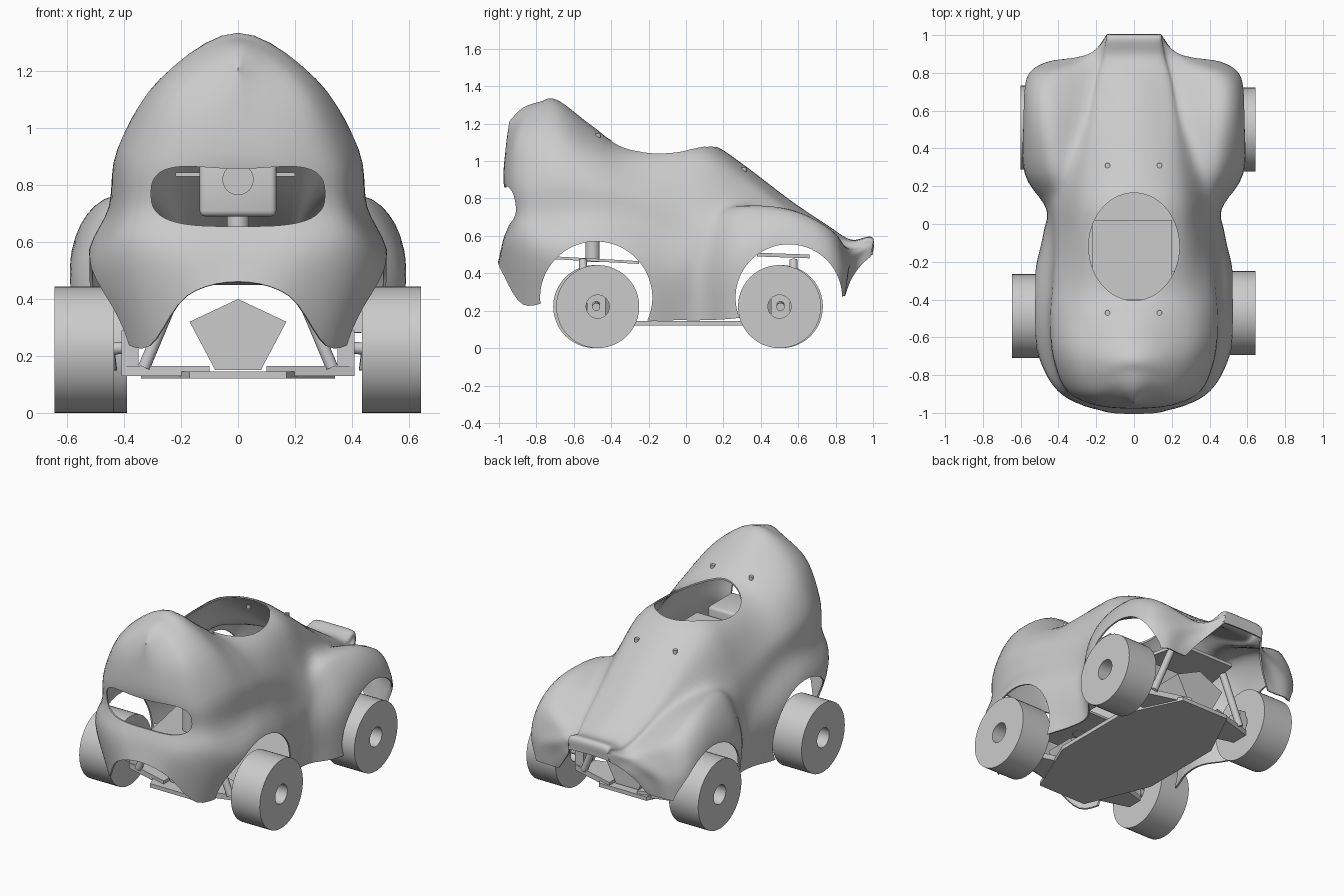
import bpy, bmesh
from math import cos, sin, pi, copysign
from mathutils import Vector

if "Cube" in bpy.data.objects:
    bpy.data.objects.remove(bpy.data.objects["Cube"])


def make(name, verts, faces):
    me = bpy.data.meshes.new(name)
    me.from_pydata([tuple(v) for v in verts], [], faces)
    bm = bmesh.new()
    bm.from_mesh(me)
    bmesh.ops.recalc_face_normals(bm, faces=bm.faces)
    bm.to_mesh(me)
    bm.free()
    ob = bpy.data.objects.new(name, me)
    bpy.context.collection.objects.link(ob)
    return ob


def finish(ob, angle=0.6):
    bpy.ops.object.select_all(action='DESELECT')
    ob.select_set(True)
    bpy.context.view_layer.objects.active = ob
    bpy.ops.object.convert(target='MESH')
    bpy.ops.object.shade_smooth_by_angle(angle=angle)


def prism(name, outline, vec):
    """Extrude a closed loop of 3D points along vec."""
    n, vec = len(outline), Vector(vec)
    vs = [Vector(p) for p in outline]
    vs += [p + vec for p in vs]
    fs = [list(range(n)), list(range(n, 2 * n))]
    fs += [[i, (i + 1) % n, n + (i + 1) % n, n + i] for i in range(n)]
    return make(name, vs, fs)


def box(name, x, y, z, bevel=0):
    ob = prism(name, [(x[0], y[0], z[0]), (x[1], y[0], z[0]), (x[1], y[1], z[0]), (x[0], y[1], z[0])],
               (0, 0, z[1] - z[0]))
    if bevel:
        m = ob.modifiers.new('bevel', 'BEVEL')
        m.width, m.segments = bevel, 3
        finish(ob)
    return ob


def rod(name, p, q, r, n=12):
    p, q = Vector(p), Vector(q)
    d = (q - p).normalized()
    u = d.orthogonal().normalized()
    w = d.cross(u)
    ob = prism(name, [p + r * (cos(2 * pi * i / n) * u + sin(2 * pi * i / n) * w) for i in range(n)], q - p)
    finish(ob)
    return ob


# body shell: lengthwise rails (right half), starting on the nose centre line
spine = [(0, -.94, 1.21), (0, -.87, 1.28), (0, -.78, 1.312), (0, -.69, 1.322), (0, -.5, 1.18), (0, -.35, 1.09),
         (0, -.05, 1.1), (0, .14, 1.08), (0, .3, .98), (0, .55, .79), (0, .75, .655), (0, .88, .575),
         (0, .99, .59), (0, .995, .51)]
shoulder = [(0, -.96, 1.06), (.14, -.935, 1.1), (.23, -.87, 1.15), (.27, -.7, 1.17), (.28, -.5, 1.07),
            (.25, -.33, 1.03), (.25, -.05, 1.03), (.24, .12, 1.02), (.21, .3, .92), (.19, .55, .74),
            (.17, .75, .62), (.14, .88, .565), (.13, .99, .585), (.135, .995, .505)]
flank = [(0, -.97, .88), (.2, -.955, .88), (.34, -.88, .9), (.41, -.7, .93), (.42, -.5, .9), (.4, -.3, .86),
         (.38, -.05, .8), (.37, .12, .77), (.33, .3, .77), (.27, .55, .69), (.23, .75, .59), (.18, .88, .53),
         (.145, .985, .55), (.15, .985, .49)]
crest = [(0, -.925, .72), (.22, -.92, .72), (.36, -.87, .72), (.43, -.7, .71), (.45, -.5, .72), (.44, -.3, .69),
         (.43, -.05, .6), (.44, .11, .61), (.46, .28, .73), (.47, .55, .735), (.46, .77, .63), (.31, .86, .51),
         (.21, .91, .48), (.19, .93, .44)]
side = [(0, -.97, .58), (.23, -.965, .57), (.4, -.88, .55), (.5, -.7, .51), (.525, -.5, .53), (.52, -.28, .48),
        (.475, -.05, .4), (.46, .08, .4), (.57, .27, .5), (.578, .55, .57), (.56, .77, .48), (.45, .855, .42),
        (.32, .865, .4), (.25, .88, .37)]
sill = [(0, -1, .46), (.18, -.98, .41), (.31, -.87, .235), (.42, -.7, .25), (.48, -.5, .2), (.5, -.25, .15),
        (.44, -.05, .15), (.44, .1, .15), (.55, .27, .16), (.578, .55, .2), (.55, .77, .25), (.47, .84, .28),
        (.38, .845, .28), (.32, .845, .28)]


def smooth(pts, n):
    """Catmull-Rom through pts; the start is reflected when it lies on the centre plane."""
    pts = [Vector(p) for p in pts]
    first = Vector((-pts[1].x, pts[1].y, pts[1].z)) if pts[0].x == 0 else 2 * pts[0] - pts[1]
    p = [first] + pts + [2 * pts[-1] - pts[-2]]
    out = []
    for i in range(1, len(p) - 2):
        a, b, c, d = p[i - 1:i + 3]
        for k in range(n):
            t = k / n
            out.append(.5 * (2 * b + (c - a) * t + (2 * a - 5 * b + 4 * c - d) * t * t
                             + (3 * b - a - 3 * c + d) * t ** 3))
    return out + [pts[-1]]


rails = [smooth(r, 5) for r in (spine, shoulder, flank, crest, side, sill)]
rings = []
for k, ring in enumerate(zip(*rails)):
    if k == 0:  # nose centre line stays on the mirror plane
        fine = smooth([(1e-9, v.y, v.z) for v in ring], 5)
        fine = [Vector((0, v.y, v.z)) for v in fine]
    else:
        fine = smooth(ring, 5)
    fine[0].x = 0
    rings.append(fine)
w = len(rings[0])
body = make('body_shell', [v for r in rings for v in r],
            [[i * w + j, i * w + j + 1, (i + 1) * w + j + 1, (i + 1) * w + j]
             for i in range(len(rings) - 1) for j in range(w - 1)])
m = body.modifiers.new('mirror', 'MIRROR')
m.use_clip = True
m = body.modifiers.new('thickness', 'SOLIDIFY')
m.thickness, m.offset = .01, 0

# openings: wheel arches, cockpit, mouth grille
ring64 = [2 * pi * (i + .5) / 64 for i in range(64)]
cutters = [prism('arch_cutter', [(-1, y + r * cos(a), .27 + r * sin(a)) for a in ring64], (2, 0, 0))
           for y, r in ((-.48, .3), (.55, .285))]
cutters.append(prism('cockpit_cutter', [(.24 * cos(a), -.12 + .285 * sin(a), .85) for a in ring64], (0, 0, .7)))
mouth = []
for a in ring64:
    x = .305 * copysign(abs(cos(a)) ** .6, cos(a))
    z = .115 * copysign(abs(sin(a)) ** .7, sin(a))
    dip = .028 * (1 - (x / .305) ** 2) ** 2 if z > 0 else 0
    mouth.append((x, -1.2, .77 + z - dip))
cutters.append(prism('mouth_cutter', mouth, (0, .55, 0)))
for c in cutters:
    c.hide_render = True
    c.hide_set(True)
    m = body.modifiers.new('cut', 'BOOLEAN')
    m.operation, m.solver, m.object = 'DIFFERENCE', 'EXACT', c
finish(body, .9)
for c in cutters:
    bpy.data.objects.remove(c)

# body mounting posts poking through the shell
for y in (-.47, .31):
    for x in (-.14, .135):
        hit, loc, nor, idx = body.ray_cast((x, y, 2), (0, 0, -1))
        top = loc.z if hit else 1
        rod('body_post', (x, y, top - .03), (x, y, top + .012), .014)


# wheels: wide drums with a through bore
def wheel(name, x0, x1, y, r=.222, bore=.062, n=48):
    prof = [(x0, bore), (x0, r), (x1, r), (x1, bore)]
    vs = [(x, y + q * cos(2 * pi * i / n), r + q * sin(2 * pi * i / n)) for i in range(n) for x, q in prof]
    fs = [[4 * i + k, 4 * i + (k + 1) % 4, 4 * ((i + 1) % n) + (k + 1) % 4, 4 * ((i + 1) % n) + k]
          for i in range(n) for k in range(4)]
    finish(make(name, vs, fs))


wheel('front_wheel_right', .435, .642, -.472)
wheel('front_wheel_left', -.645, -.435, -.488)
wheel('rear_wheel_right', .435, .642, .5)
wheel('rear_wheel_left', -.6, -.39, .51)

# chassis floor and upper decks
prism('chassis_floor', [(-.17, -.66, .12), (.17, -.66, .12), (.34, -.25, .12), (.34, .3, .12),
                        (.17, .65, .12), (-.17, .65, .12), (-.34, .3, .12), (-.34, -.25, .12)], (0, 0, .025))
prism('front_deck', [(-.16, -.7, .475), (.16, -.7, .475), (.27, -.25, .45), (-.27, -.25, .45)], (0, 0, .015))
prism('rear_deck', [(-.25, .38, .49), (.25, .38, .49), (.2, .66, .48), (-.2, .66, .48)], (0, 0, .02))
box('cockpit_tray', (-.22, .2), (-.4, .02), (.83, .845))

# control box seen through the mouth, with its round knob
box('control_box', (-.135, .135), (-.66, -.41), (.69, .9), .02)
rod('control_knob', (0, -.68, .82), (0, -.65, .82), .055, 24)
rod('control_stand', (0, -.5, .46), (0, -.5, .7), .04)

# drivetrain and suspension at both axles
for label, y, s in (('front', -.48, -1), ('rear', .505, 1)):
    # wedge-shaped gearbox
    prism(label + '_gearbox', [(-.08, y - .1, .15), (.08, y - .1, .15), (.17, y - .1, .32),
                               (0, y - .1, .4), (-.17, y - .1, .32)], (0, .2, 0))
    for d in (-1, 1):
        rod(label + '_axle', (d * .38, y, .23), (d * .53, y, .22), .022)
        prism(label + '_lower_arm', [(d * .1, y - .14, .13), (d * .41, y - .05, .13), (d * .41, y + .05, .13),
                                     (d * .1, y + .14, .13)], (0, 0, .035))
        box(label + '_knuckle', sorted((d * .35, d * .41)), (y - .05, y + .05), (.13, .29))
        rod(label + '_shock', (d * .33, y + s * .07, .16), (d * .2, y + s * .07, .47), .022)
